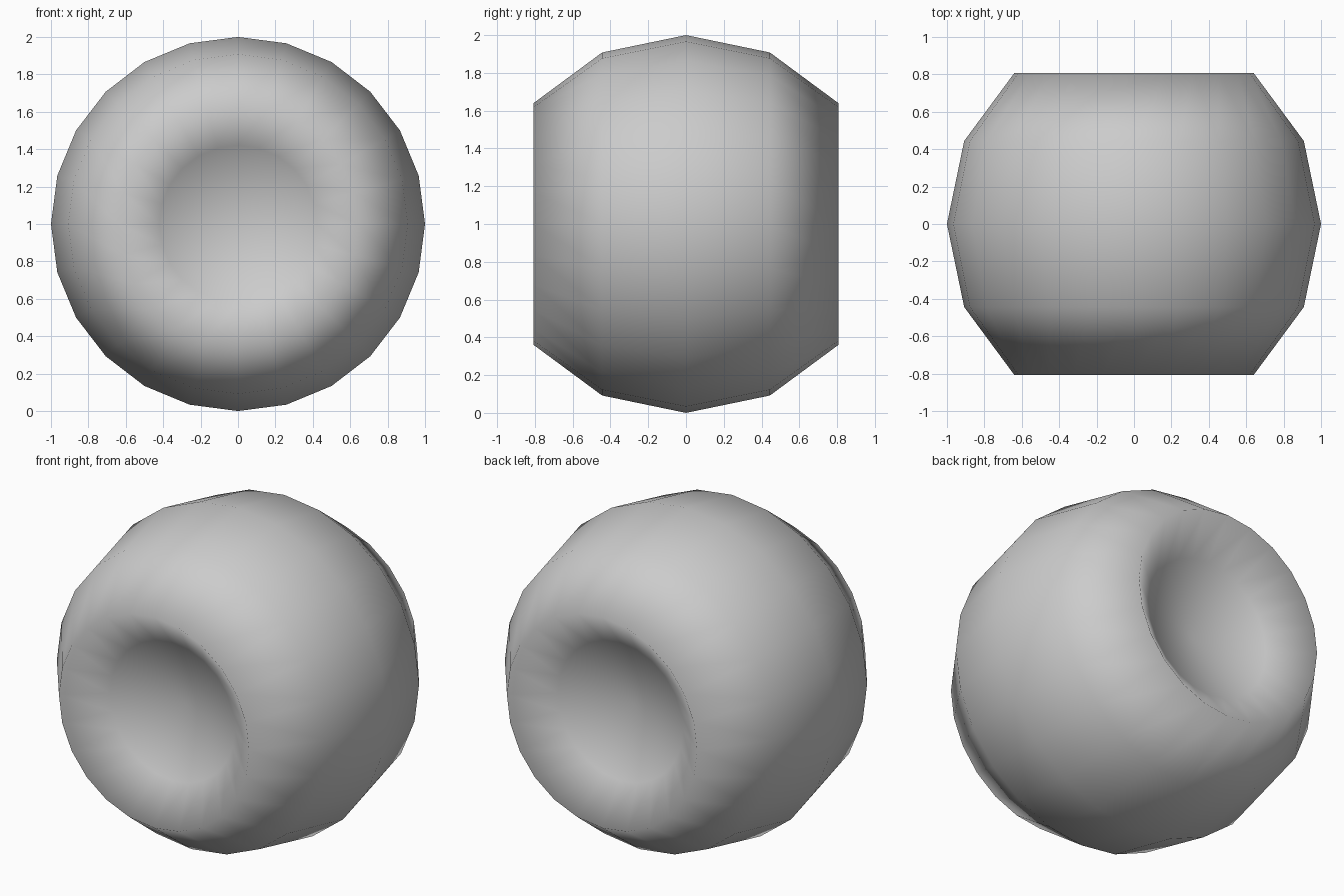
import bpy, bmesh, math
from mathutils import Matrix, Vector

if "Cube" in bpy.data.objects:
    bpy.data.objects.remove(bpy.data.objects["Cube"], do_unlink=True)

SEGMENTS = 24

# Plain grey surface
grey = bpy.data.materials.new("plain grey")
grey.use_nodes = True
colour = (0.6, 0.6, 0.6, 1.0)
grey.diffuse_color = colour
grey.node_tree.nodes["Principled BSDF"].inputs["Base Color"].default_value = colour

# Half profile as (radius, depth): dimple centre, dimple wall, rim, shoulder, equator
half = [(0, 0.50), (0.42, 0.63), (0.64, 0.807), (0.908, 0.444), (1, 0)]
profile = [(r, -d) for r, d in half] + [(r, d) for r, d in reversed(half[:-1])]

# Spin the profile round the front-to-back axis
bm = bmesh.new()
verts = [bm.verts.new((0, y, r)) for r, y in profile]
edges = [bm.edges.new(pair) for pair in zip(verts, verts[1:])]
bmesh.ops.spin(bm, geom=verts + edges, cent=(0, 0, 0), axis=(0, 1, 0),
               angle=math.tau, steps=SEGMENTS, use_merge=True)
bmesh.ops.remove_doubles(bm, verts=bm.verts, dist=0.001)
bmesh.ops.recalc_face_normals(bm, faces=bm.faces)
bmesh.ops.translate(bm, verts=bm.verts, vec=(0, 0, 1))
for face in bm.faces:
    face.smooth = True

mesh = bpy.data.meshes.new("dimpled_ball")
bm.to_mesh(mesh)
bm.free()
mesh.materials.append(grey)
ball = bpy.data.objects.new("dimpled_ball", mesh)
bpy.context.scene.collection.objects.link(ball)
